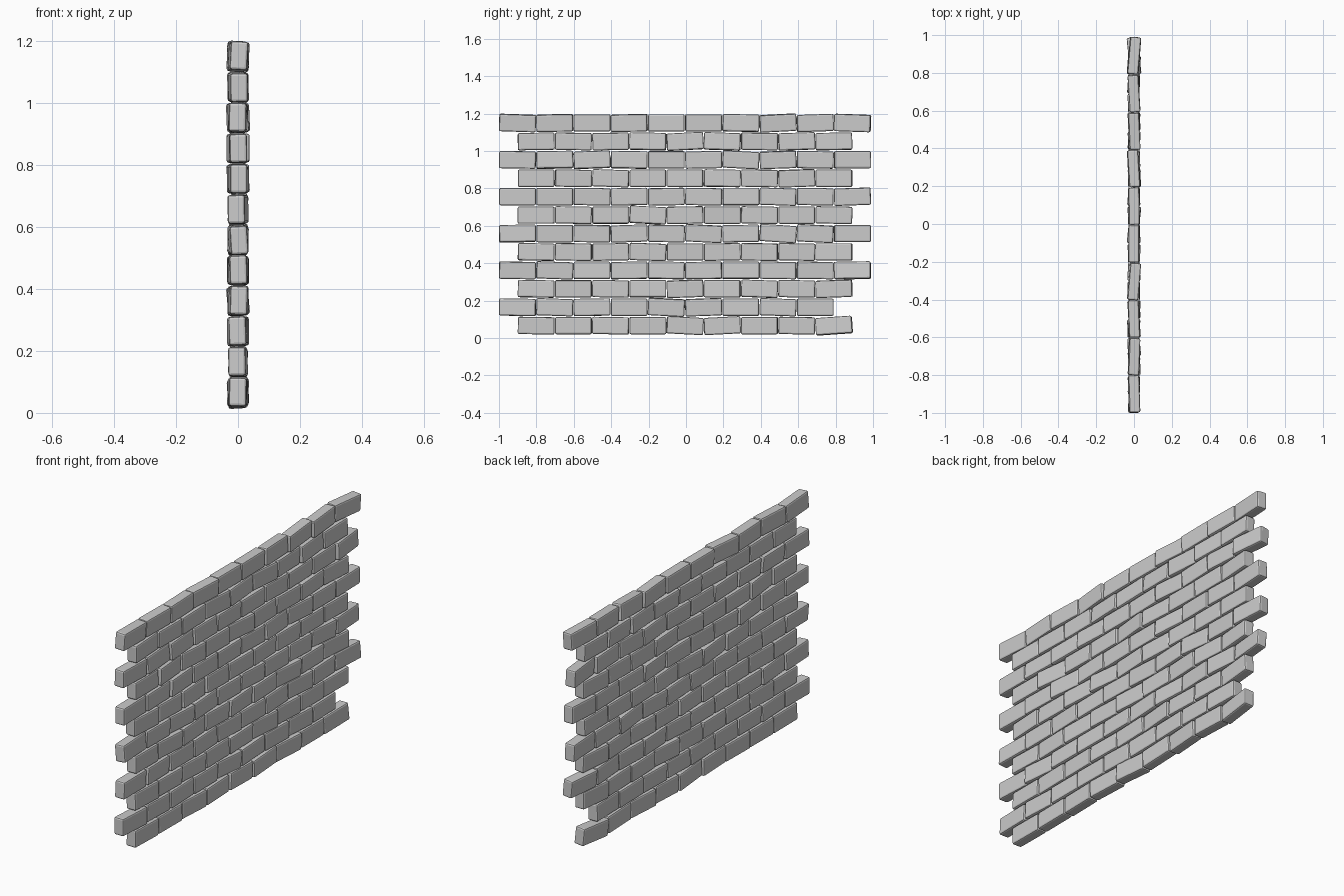
import bpy, bmesh, random
from math import radians
from mathutils import Euler

if "Cube" in bpy.data.objects:
    bpy.data.objects.remove(bpy.data.objects["Cube"])

random.seed(7)
LENGTH, HEIGHT, DEPTH = 0.196, 0.092, 0.056
PITCH_Y, PITCH_Z, BASE_Z = 0.199, 0.0985, 0.066

# sideways tilt (degrees) of each brick, course by course from the ground
TILTS = [
    [-1, 0, -1, 0, -3, 3, 0, -1, 4],
    [-1, -2, 1, 0, -3, 2, 0, -2, 0],          # last brick missing
    [-1, 0, -1, 0, 2, 0, -2, -1, 2],
    [-1, -2, 0, 1, -1, 1, 0, -1, -1, 1],
    [-1, -1, 1, -2, 0, 1, -1, -1, 0],
    [1, 0, -1, 2, -1, -3, 1, -4, -3, 0],
    [0, -1, 0, -3, 1, 0, -1, 0, -1],
    [0, 0, -1, 1, 1, -1, 0, -2, -1, 2],
    [0, -1, -2, 0, 0, -1, -1, 2, 0],
    [-1, 1, 2, -1, 0, 1, -3, 2, -1, 0],
    [1, -1, 1, -1, 3, -2, -1, 2, 1],
    [-2, 1, 0, 1, 0, 0, -1, 3, 2, -2],
]


def brick_mesh():
    # one block with softened edges
    bm = bmesh.new()
    bmesh.ops.create_cube(bm, size=1)
    bmesh.ops.scale(bm, vec=(DEPTH, LENGTH, HEIGHT), verts=bm.verts)
    bmesh.ops.bevel(bm, geom=bm.edges[:], offset=0.008, segments=2,
                    profile=0.5, affect='EDGES')
    mesh = bpy.data.meshes.new("brick")
    bm.to_mesh(mesh)
    bm.free()
    return mesh


def wobble(limit):
    return radians(max(-limit, min(limit, random.gauss(0, limit * 0.4))))


# courses laid in running bond, each brick slightly askew
mesh = brick_mesh()
for row, tilts in enumerate(TILTS):
    start = -0.901 if row % 2 else -0.801
    for col, tilt in enumerate(tilts):
        brick = bpy.data.objects.new(f"brick_{row + 1}_{col + 1}", mesh)
        yaw = wobble(6)
        if row == 11 and col == 9:
            yaw = radians(-5)                 # twisted top corner brick
        brick.location = (0, start + col * PITCH_Y, BASE_Z + row * PITCH_Z)
        brick.rotation_euler = Euler((radians(tilt), wobble(5), yaw))
        bpy.context.collection.objects.link(brick)
